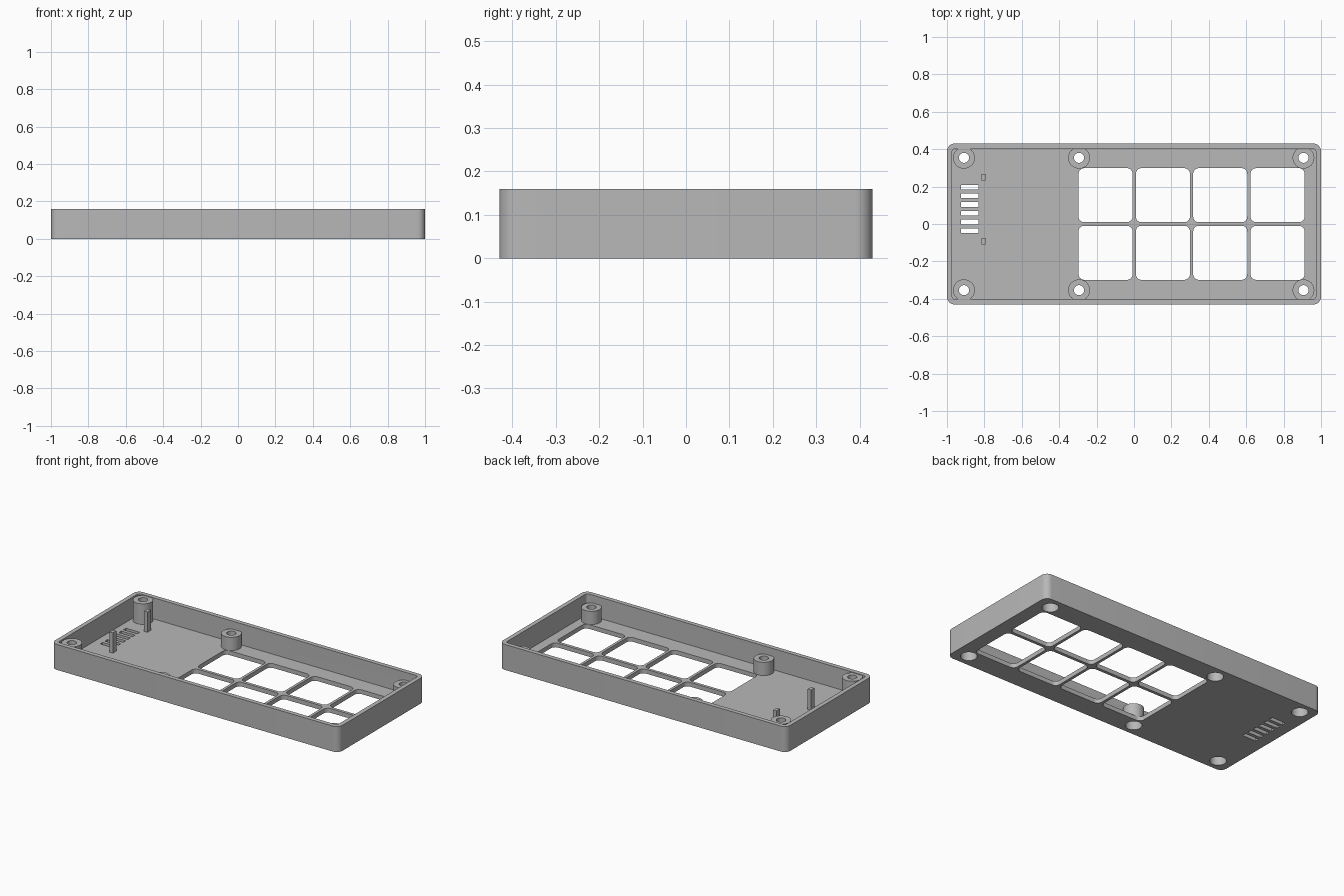
import bpy
import bmesh
from math import cos, sin, pi, radians

cube = bpy.data.objects.get("Cube")
if cube:
    bpy.data.objects.remove(cube, do_unlink=True)

HEIGHT, FLOOR, WALL = 0.16, 0.027, 0.028
HALF_X, HALF_Y = 1.0, 0.43


def rounded_rect(cx, cy, w, d, r, steps=8):
    """Counter-clockwise outline of a rectangle with round corners."""
    pts = []
    for i, (sx, sy) in enumerate([(1, 1), (-1, 1), (-1, -1), (1, -1)]):
        for k in range(steps + 1):
            a = (i + k / steps) * pi / 2
            pts.append((cx + sx * (w / 2 - r) + r * cos(a),
                        cy + sy * (d / 2 - r) + r * sin(a)))
    return pts


def rect(cx, cy, w, d):
    return [(cx + sx * w / 2, cy + sy * d / 2)
            for sx, sy in [(1, 1), (-1, 1), (-1, -1), (1, -1)]]


def circle(cx, cy, r, n=40):
    return [(cx + r * cos(2 * pi * i / n), cy + r * sin(2 * pi * i / n))
            for i in range(n)]


def prisms(name, pieces):
    """One object made of upright prisms, each (outline, bottom, top)."""
    bm = bmesh.new()
    for outline, z0, z1 in pieces:
        low = [bm.verts.new((x, y, z0)) for x, y in outline]
        high = [bm.verts.new((x, y, z1)) for x, y in outline]
        bm.faces.new(low[::-1])
        bm.faces.new(high)
        n = len(low)
        for i in range(n):
            j = (i + 1) % n
            bm.faces.new((low[i], low[j], high[j], high[i]))
    mesh = bpy.data.meshes.new(name)
    bm.to_mesh(mesh)
    bm.free()
    obj = bpy.data.objects.new(name, mesh)
    bpy.context.collection.objects.link(obj)
    return obj


def combine(target, operation, pieces):
    """Apply a boolean with the given prisms, then remove the tool."""
    tool = prisms("tool", pieces)
    mod = target.modifiers.new("combine", "BOOLEAN")
    mod.operation, mod.solver, mod.object = operation, "EXACT", tool
    bpy.context.view_layer.objects.active = target
    bpy.ops.object.modifier_apply(modifier=mod.name)
    bpy.data.objects.remove(tool, do_unlink=True)


# Open tray with round corners
case = prisms("keypad_case", [
    (rounded_rect(0, 0, 2 * HALF_X, 2 * HALF_Y, 0.04), 0, HEIGHT)])
combine(case, "DIFFERENCE", [
    (rounded_rect(0, 0, 2 * (HALF_X - WALL), 2 * (HALF_Y - WALL), 0.015),
     FLOOR, HEIGHT + 0.1)])

# Key windows and speaker slots through the floor
openings = [(rounded_rect(-0.152 + 0.3065 * i, y, 0.289, 0.289, 0.03), -0.1, 0.06)
            for i in range(4) for y in (-0.154, 0.154)]
openings += [(rect(-0.878, 0.197 - 0.0466 * i, 0.095, 0.025), -0.1, 0.06)
             for i in range(6)]
combine(case, "DIFFERENCE", openings)

# Screw bosses (taller at the right end) and two locating pegs
bosses = [(x, y, top) for x, top in [(-0.909, 0.156), (-0.294, 0.11), (0.906, 0.11)]
          for y in (-0.354, 0.354)]
combine(case, "UNION", [(circle(x, y, 0.058), 0.012, top) for x, y, top in bosses])
combine(case, "UNION", [(rect(-0.805, y, 0.022, 0.034), 0.012, 0.155)
                        for y in (-0.093, 0.25)])

# Screw head recesses from below, then through holes
combine(case, "DIFFERENCE", [(circle(x, y, 0.047), -0.1, 0.055) for x, y, top in bosses])
combine(case, "DIFFERENCE", [(circle(x, y, 0.027), -0.1, 0.3) for x, y, top in bosses])

# Grey plastic
grey = bpy.data.materials.new("grey_plastic")
grey.use_nodes = True
colour = (0.48, 0.48, 0.48, 1)
grey.diffuse_color = colour
grey.node_tree.nodes["Principled BSDF"].inputs["Base Color"].default_value = colour
case.data.materials.clear()
case.data.materials.append(grey)

bpy.ops.object.select_all(action="DESELECT")
case.select_set(True)
bpy.context.view_layer.objects.active = case
bpy.ops.object.shade_smooth_by_angle(angle=radians(30))
